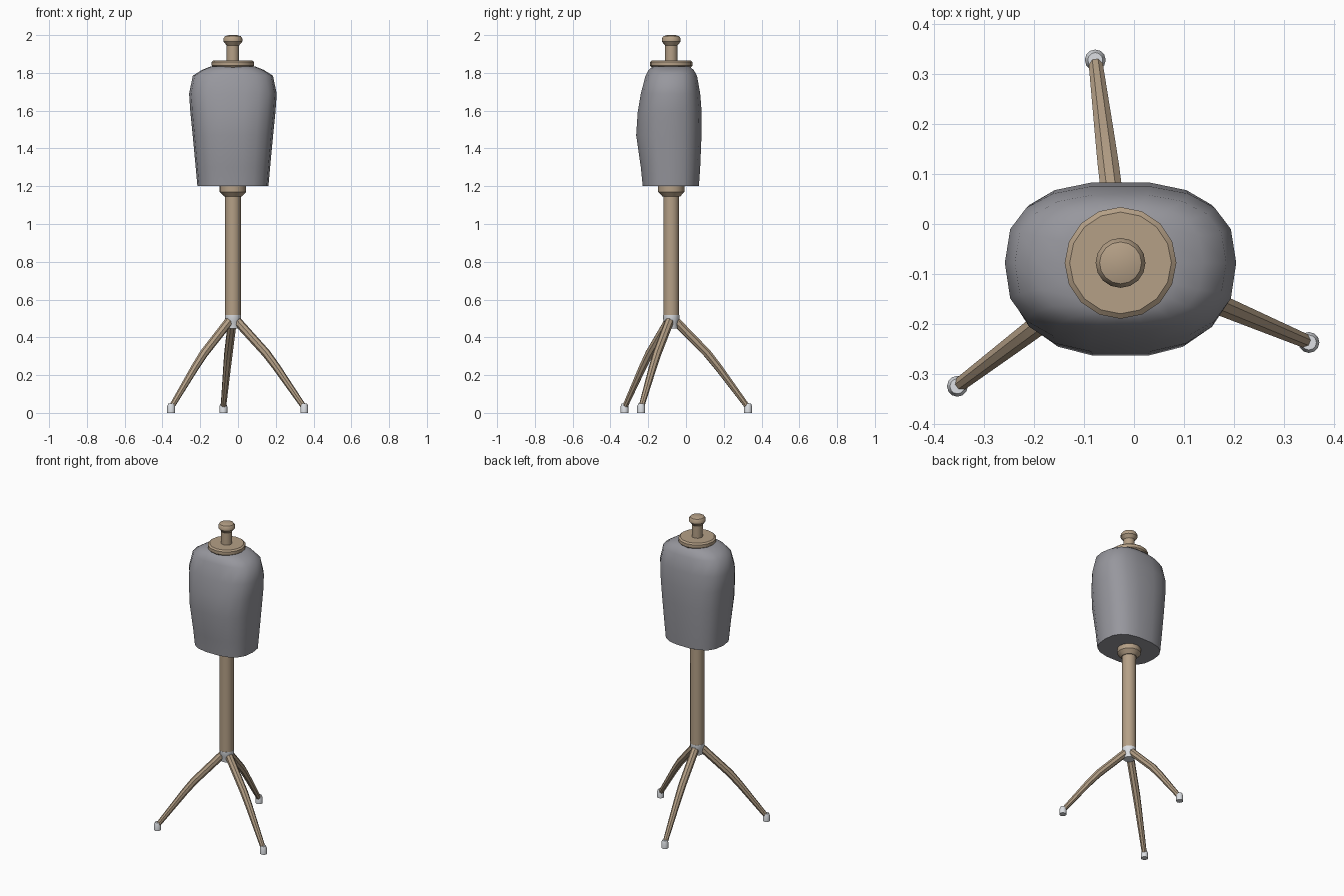
import bpy, bmesh, math
from mathutils import Vector

if "Cube" in bpy.data.objects:
    bpy.data.objects.remove(bpy.data.objects["Cube"])

CX, CY = -0.027, -0.078  # stand axis


def material(name, rgb):
    m = bpy.data.materials.new(name)
    m.diffuse_color = (*rgb, 1)
    m.use_nodes = True
    m.node_tree.nodes["Principled BSDF"].inputs["Base Color"].default_value = m.diffuse_color
    return m


WOOD = material("wood", (0.46, 0.35, 0.24))
METAL = material("pale_metal", (0.72, 0.74, 0.77))
CLOTH = material("grey_cloth", (0.31, 0.31, 0.34))


def skin(name, rings, mat, angle=35):
    """Join rings of points into a capped, smooth-shaded tube."""
    bm = bmesh.new()
    vs = [[bm.verts.new(p) for p in r] for r in rings]
    n = len(vs[0])
    for a, b in zip(vs, vs[1:]):
        for i in range(n):
            j = (i + 1) % n
            bm.faces.new((a[i], a[j], b[j], b[i]))
    bm.faces.new(vs[0][::-1])
    bm.faces.new(vs[-1])
    bmesh.ops.recalc_face_normals(bm, faces=bm.faces)
    me = bpy.data.meshes.new(name)
    bm.to_mesh(me)
    bm.free()
    me.materials.append(mat)
    ob = bpy.data.objects.new(name, me)
    bpy.context.collection.objects.link(ob)
    bpy.ops.object.select_all(action='DESELECT')
    ob.select_set(True)
    bpy.context.view_layer.objects.active = ob
    bpy.ops.object.shade_smooth_by_angle(angle=math.radians(angle))
    return ob


def lathe(name, profile, mat, sides=16, x=CX, y=CY):
    """Turn (radius, z) points around a vertical axis."""
    t = [2 * math.pi * i / sides for i in range(sides)]
    return skin(name, [[(x + r * math.cos(a), y + r * math.sin(a), z) for a in t]
                       for r, z in profile], mat)


# Torso: rounded-box sections (z, half width, front y, back y)
def section(z, w, front, back, sides=18, p=0.77):
    ring = []
    for i in range(sides):
        a = 2 * math.pi * i / sides
        c, s = math.cos(a), math.sin(a)
        depth = (back - CY) if s > 0 else (CY - front)
        ring.append((CX + w * math.copysign(abs(c) ** p, c),
                     CY + depth * math.copysign(abs(s) ** p, s), z))
    return ring


torso = [(1.20, 0.188, -0.231, 0.070), (1.30, 0.197, -0.241, 0.077),
         (1.47, 0.213, -0.266, 0.084), (1.59, 0.225, -0.258, 0.085),
         (1.69, 0.232, -0.241, 0.077), (1.785, 0.212, -0.216, 0.060),
         (1.815, 0.165, -0.200, 0.042), (1.835, 0.115, -0.175, 0.020)]
skin("torso", [section(*s) for s in torso], CLOTH, 50)

# Neck plate, post and knob
lathe("neck_plate", [(0.10, 1.825), (0.112, 1.838), (0.112, 1.858), (0.102, 1.866)], WOOD)
lathe("neck_knob", [(0.033, 1.86), (0.033, 1.945), (0.050, 1.966), (0.050, 1.982),
                    (0.042, 1.994), (0.022, 2.0)], WOOD)

# Pole with collar under the torso
lathe("pole", [(0.042, 0.50), (0.042, 1.16)], WOOD, 12)
lathe("pole_collar", [(0.046, 1.145), (0.070, 1.17), (0.070, 1.21)], WOOD)
lathe("leg_hub", [(0.034, 0.447), (0.037, 0.48), (0.043, 0.495), (0.043, 0.518)], METAL, 12)

# Three bent legs with feet: path (distance from axis, z, radius)
path = [(0.02, 0.49, 0.024), (0.192, 0.315, 0.023), (0.25, 0.243, 0.021), (0.405, 0.035, 0.015)]
for k in range(3):
    ang = math.radians(97.1 + 120 * k)
    out = Vector((math.cos(ang), math.sin(ang), 0))
    side = Vector((-out.y, out.x, 0))
    pts = [Vector((CX, CY, z)) + out * d for d, z, r in path]
    rings = []
    for i, p in enumerate(pts):
        tangent = (pts[min(i + 1, 3)] - pts[max(i - 1, 0)]).normalized()
        up = tangent.cross(side)
        r = path[i][2]
        rings.append([p + r * (side * math.cos(a) + up * math.sin(a))
                      for a in (math.pi * (j + 0.5) / 4 for j in range(8))])
    skin(f"leg_{k + 1}", rings, WOOD, 30)
    f = Vector((CX, CY, 0)) + out * 0.41
    lathe(f"foot_{k + 1}", [(0.021, 0), (0.021, 0.034), (0.015, 0.05)], METAL, 12, f.x, f.y)
